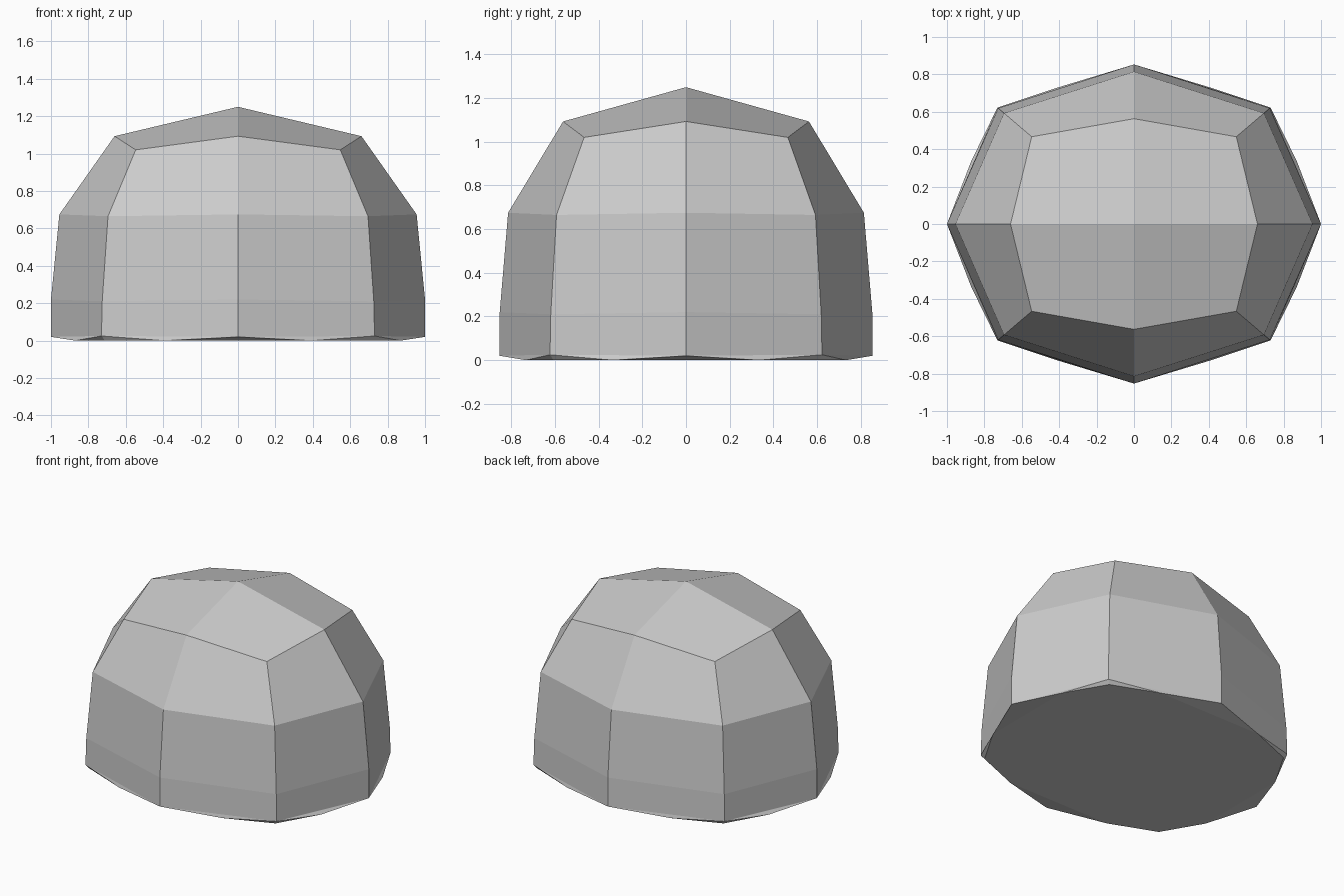
import bpy, bmesh
from math import cos, sin, pi

if "Cube" in bpy.data.objects:
    bpy.data.objects.remove(bpy.data.objects["Cube"])

DEPTH = 0.853  # y squash
bm = bmesh.new()


def vert(x, y, z):
    return bm.verts.new((x, y * DEPTH, z))


def ring(mid, mid_z, corner, corner_z):
    """Eight-sided ring alternating axis points and diagonal corners."""
    out = []
    for i in range(8):
        r, z = (corner * 2 ** 0.5, corner_z) if i % 2 else (mid, mid_z)
        out.append(vert(r * cos(i * pi / 4), r * sin(i * pi / 4), z))
    return out


# Stacked side rings, bottom to top
rings = [ring(1.0, 0.02, 0.73, 0.025),
         ring(1.0, 0.22, 0.726, 0.21),
         ring(0.955, 0.675, 0.695, 0.665),
         ring(0.66, 1.093, 0.547, 1.02)]
for lo, hi in zip(rings, rings[1:]):
    for i in range(8):
        j = (i + 1) % 8
        bm.faces.new((lo[i], lo[j], hi[j], hi[i]))

# Four-panel cap
apex = vert(0, 0, 1.25)
cap = rings[-1]
for i in (1, 3, 5, 7):
    bm.faces.new((apex, cap[i - 1], cap[i], cap[(i + 1) % 8]))

# Flat underside with small chamfers up to the lowest ring
low = rings[0]
rim = []
for sx, sy in ((1, 1), (-1, 1), (-1, -1), (1, -1)):
    pts = [(0.87, 0.395), (0.395, 0.86)]
    if sx * sy < 0:
        pts.reverse()
    rim += [vert(sx * x, sy * y, 0) for x, y in pts]
base = []
for i in range(8):
    before, after = rim[i - 1], rim[i]
    if i % 2:
        s = 0.712 * 2 ** 0.5
        foot = vert(s * cos(i * pi / 4), s * sin(i * pi / 4), 0)
        bm.faces.new((low[i], before, foot))
        bm.faces.new((low[i], foot, after))
        base += [foot, after]
    else:
        bm.faces.new((low[i], before, after))
        base.append(after)
    bm.faces.new((low[i], after, low[(i + 1) % 8]))
bm.faces.new(base[::-1])

bmesh.ops.recalc_face_normals(bm, faces=bm.faces[:])
mesh = bpy.data.meshes.new("faceted_dome")
bm.to_mesh(mesh)
bm.free()
dome = bpy.data.objects.new("faceted_dome", mesh)
bpy.context.collection.objects.link(dome)
